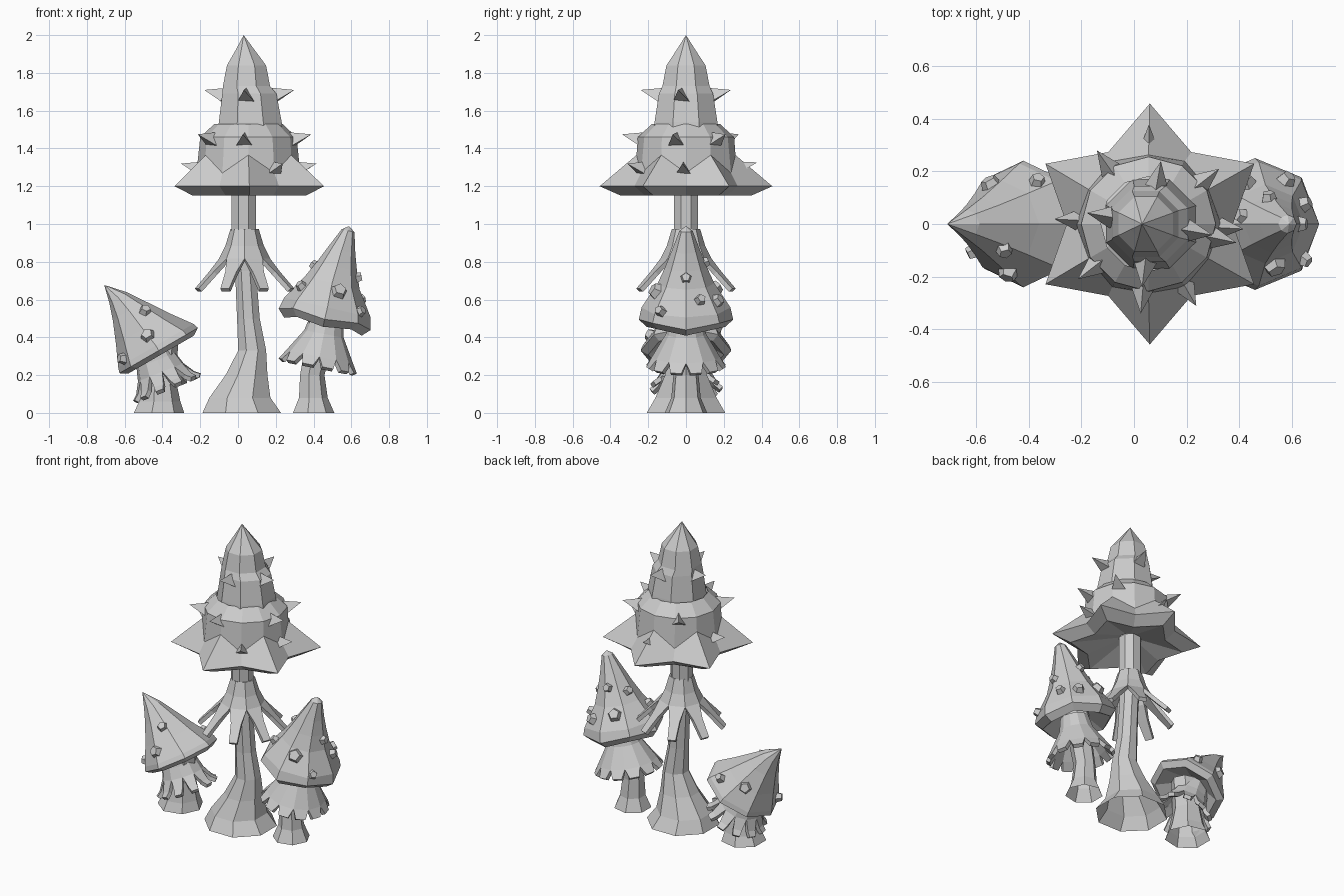
import bpy, bmesh
from math import sin, cos, pi, radians
from mathutils import Vector, Matrix

if "Cube" in bpy.data.objects:
    bpy.data.objects.remove(bpy.data.objects["Cube"])


def finish(name, bm):
    bmesh.ops.recalc_face_normals(bm, faces=bm.faces)
    me = bpy.data.meshes.new(name)
    bm.to_mesh(me)
    bm.free()
    ob = bpy.data.objects.new(name, me)
    bpy.context.collection.objects.link(ob)
    return ob


def frame(x, z, tilt=0):
    return Matrix.Translation((x, 0, z)) @ Matrix.Rotation(radians(tilt), 4, 'Y')


def loft(name, rings, n, phase=0, M=Matrix()):
    """Open-ended stack of n-sided rings (radius, z, x shift); pairs alternate round the ring."""
    bm = bmesh.new()
    loops = []
    for r, z, dx in rings:
        if r == 0:
            loops.append([bm.verts.new(M @ Vector((dx, 0, z)))])
            continue
        rr = r if isinstance(r, tuple) else (r, r)
        zz = z if isinstance(z, tuple) else (z, z)
        loops.append([bm.verts.new(M @ Vector((
            dx + rr[i % 2] * cos(2 * pi * i / n + phase),
            rr[i % 2] * sin(2 * pi * i / n + phase), zz[i % 2]))) for i in range(n)])
    for a, b in zip(loops, loops[1:]):
        for i in range(n):
            j = (i + 1) % n
            bm.faces.new((a[i], a[j], b[0]) if len(b) == 1 else (a[i], a[j], b[j], b[i]))
    return finish(name, bm)


def fringe(name, n, rings, ends, M, phase=0, thick=0.025):
    """Collar of solid rings that splits into n hanging strips; ends = (r, z, half width)."""
    bm = bmesh.new()
    ang = [2 * pi * i / n + phase for i in range(n)]
    loops = [[bm.verts.new(M @ Vector((r * cos(a), r * sin(a), z))) for a in ang]
             for r, z in rings]
    for a, b in zip(loops, loops[1:]):
        for i in range(n):
            bm.faces.new((a[i], a[(i + 1) % n], b[(i + 1) % n], b[i]))
    for i in range(n):
        prev = (loops[-1][i], loops[-1][(i + 1) % n])
        rot = Matrix.Rotation(ang[i] + pi / n, 4, 'Z')
        for r, z, w in ends:
            pair = [bm.verts.new(M @ rot @ Vector((r, s * w, z))) for s in (-1, 1)]
            bm.faces.new((prev[0], prev[1], pair[1], pair[0]))
            prev = pair
    ob = finish(name, bm)
    mod = ob.modifiers.new("thickness", 'SOLIDIFY')
    mod.thickness = thick
    mod.offset = 0
    return ob


def studs(name, spots, M, profile, sides, top, sink, lift=0.0):
    """Small cones on a cap surface; spots = (angle, height, radius, length)."""
    bm = bmesh.new()
    for deg, h, r, length in spots:
        for (r0, z0, d0), (r1, z1, d1) in zip(profile, profile[1:]):
            if z0 <= h <= z1:
                t = (h - z0) / (z1 - z0)
                rad, dx, slope = r0 + (r1 - r0) * t, d0 + (d1 - d0) * t, (r0 - r1) / (z1 - z0)
        a = radians(deg)
        nrm = Vector((cos(a), sin(a), max(lift, min(slope, 0.7)))).normalized()
        p = Vector((dx + rad * cos(a), rad * sin(a), h)) + nrm * (length * 0.5 - sink)
        mat = M @ Matrix.Translation(p) @ nrm.to_track_quat('Z', 'Y').to_matrix().to_4x4()
        bmesh.ops.create_cone(bm, cap_ends=True, segments=sides, radius1=r,
                              radius2=r * top, depth=length, matrix=mat)
    bmesh.ops.remove_doubles(bm, verts=bm.verts, dist=1e-5)
    return finish(name, bm)


# --- tall middle mushroom ---
loft("tall_stem", [(0.225, 0, 0.02), (0.175, 0.08, 0.01), (0.12, 0.2, 0.045),
                   (0.08, 0.33, 0.075), (0.065, 0.5, 0.055), (0.06, 0.75, 0.04),
                   (0.07, 0.95, 0.03), (0.07, 1.22, 0.03)], 8, pi / 8)
fringe("tall_stem_fringe", 8, [(0.063, 0.97), (0.09, 0.88), (0.125, 0.81)],
       [(0.18, 0.74, 0.032), (0.265, 0.65, 0.025)], frame(0.035, 0), 0)

# Star-shaped cap brim with pointed ridges, then the narrower spire
loft("tall_cap_brim", [(0.06, 1.22, 0.04), ((0.345, 0.25), 1.15, 0.06),
                       ((0.457, 0.315), 1.2, 0.06), ((0.262, 0.275), (1.365, 1.27), 0.055),
                       (0.255, 1.46, 0.055), (0.18, 1.53, 0.055)], 12, pi / 6)
loft("tall_cap_spire", [(0.185, 1.5, 0.065), (0.18, 1.54, 0.065), (0.155, 1.69, 0.06),
                        (0.135, 1.73, 0.045), (0.112, 1.84, 0.045), (0.055, 1.92, 0.038),
                        (0, 2.0, 0.03)], 8, pi / 8)
cap_line = [(0.30, 1.2, 0.06), (0.26, 1.34, 0.055), (0.255, 1.46, 0.055),
            (0.185, 1.53, 0.06), (0.155, 1.69, 0.06), (0.11, 1.84, 0.04)]
spikes = [(a, 1.29, 0.05, 0.11) for a in (177, -3, -60)] + [(90, 1.29, 0.05, 0.13)]
spikes += [(a, 1.445, 0.05, 0.11) for a in (38, 125, -142, -95, -12)]
spikes += [(a, 1.68, 0.05, 0.11) for a in (80, 170, -97, -10)]
studs("tall_cap_spikes", spikes, Matrix(), cap_line, 3, 0, 0.02, 0.35)

# --- right mushroom ---
loft("right_stem", [(0.115, 0, 0.395), (0.08, 0.08, 0.395), (0.068, 0.2, 0.39),
                    (0.075, 0.4, 0.43), (0.08, 0.55, 0.46)], 7)
fringe("right_stem_fringe", 12, [(0.075, 0.19), (0.095, 0.1), (0.17, -0.025)],
       [(0.2, -0.075, 0.03)], frame(0.435, 0.315, 11), 0)
right_line = [(0.235, 0.06, 0), (0.15, 0.19, -0.005), (0.11, 0.28, 0),
              (0.075, 0.37, 0.005), (0.035, 0.48, 0.015), (0, 0.505, 0.015)]
right_frame = frame(0.46, 0.5, 13)
loft("right_cap", [(0.06, 0.05, 0), (0.21, (-0.045, -0.025), 0),
                   (0.25, (-0.005, 0.015), 0)] + right_line, 8, 0, right_frame)
studs("right_cap_warts", [
    (-75, 0.16, 0.052, 0.045), (-150, 0.14, 0.035, 0.045), (-38, 0.08, 0.035, 0.045),
    (0, 0.25, 0.035, 0.045), (165, 0.26, 0.035, 0.045), (60, 0.12, 0.042, 0.045),
    (115, 0.15, 0.05, 0.045), (25, 0.14, 0.035, 0.045), (100, 0.3, 0.035, 0.045)],
    right_frame, right_line, 5, 0.65, 0.025)

# --- left mushroom ---
loft("left_stem", [(0.14, 0, -0.425), (0.115, 0.06, -0.42), (0.09, 0.18, -0.42),
                   (0.085, 0.38, -0.4)], 7)
fringe("left_stem_fringe", 11, [(0.085, 0.16), (0.1, 0.06), (0.12, -0.01)],
       [(0.155, -0.075, 0.027), (0.185, -0.1, 0.022)], frame(-0.41, 0.22, -22), 0.2)
left_line = [(0.23, 0.03, 0), (0.165, 0.14, -0.015), (0.1, 0.26, -0.03),
             (0.055, 0.35, -0.045), (0, 0.445, -0.076)]
left_frame = frame(-0.42, 0.33, -30)
loft("left_cap", [(0.06, 0.06, 0), (0.2, -0.025, 0), (0.24, 0.0, 0)] + left_line,
     8, 0, left_frame)
studs("left_cap_warts", [
    (-55, 0.22, 0.038, 0.045), (-90, 0.1, 0.045, 0.045), (-150, 0.06, 0.036, 0.045),
    (55, 0.08, 0.036, 0.045), (105, 0.15, 0.045, 0.045)],
    left_frame, left_line, 5, 0.65, 0.025)
